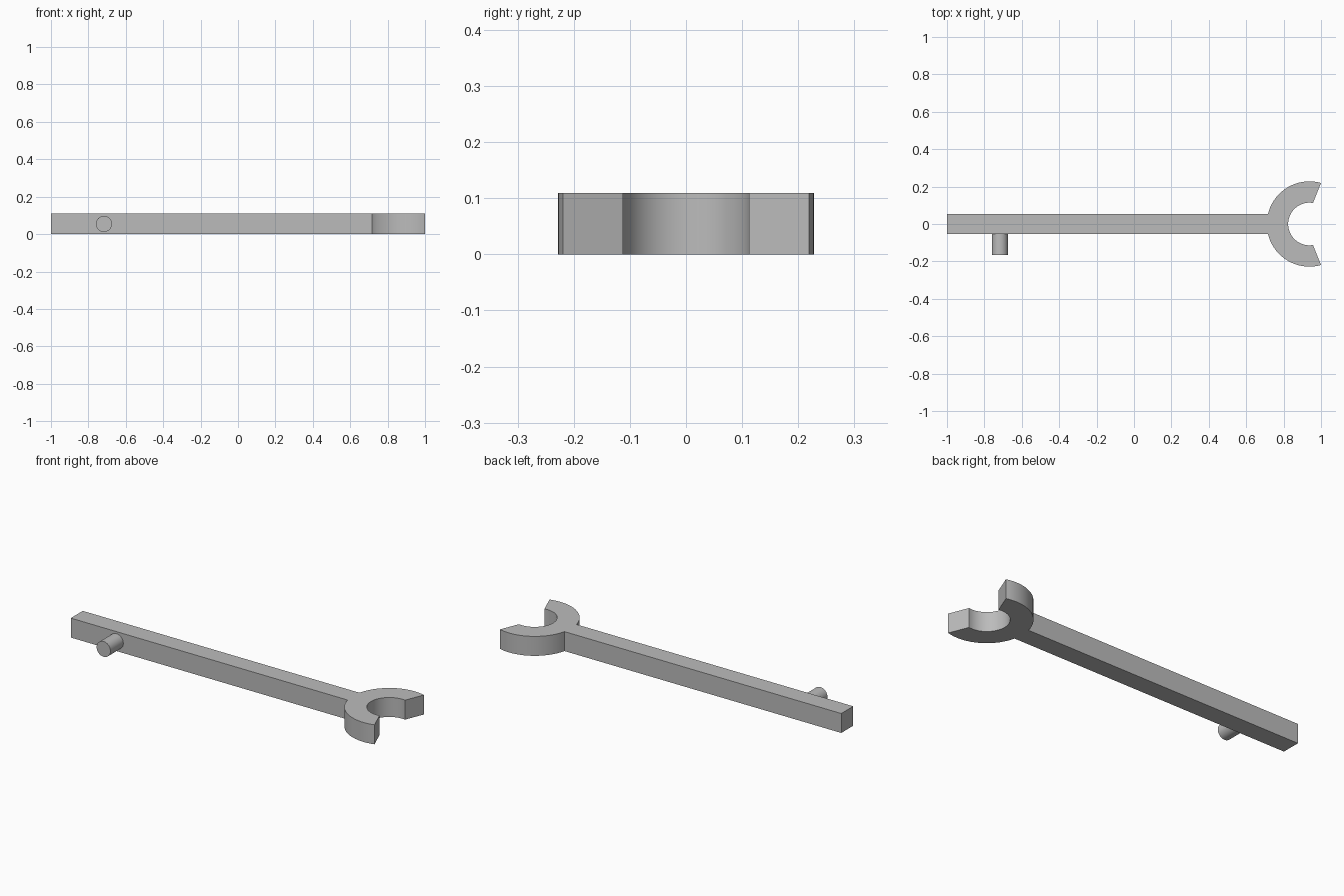
import bpy, bmesh, math
from mathutils import Matrix

old = bpy.data.objects.get("Cube")
if old:
    bpy.data.objects.remove(old, do_unlink=True)

HEIGHT = 0.109
HALF_WIDTH = 0.053
JAW_X, OUTER_R, INNER_R = 0.938, 0.228, 0.114

grey = bpy.data.materials.new("plain grey")
grey.use_nodes = True
colour = (0.5, 0.5, 0.5, 1)
grey.diffuse_color = colour
grey.node_tree.nodes["Principled BSDF"].inputs["Base Color"].default_value = colour


def arc(radius, start, end, steps):
    """Points on a circle around the jaw centre."""
    angles = [start + (end - start) * i / steps for i in range(steps + 1)]
    return [(JAW_X + radius * math.cos(a), radius * math.sin(a)) for a in angles]


def finish(name, bm):
    bmesh.ops.recalc_face_normals(bm, faces=bm.faces)
    mesh = bpy.data.meshes.new(name)
    bm.to_mesh(mesh)
    bm.free()
    mesh.materials.append(grey)
    obj = bpy.data.objects.new(name, mesh)
    bpy.context.collection.objects.link(obj)
    bpy.ops.object.select_all(action='DESELECT')
    obj.select_set(True)
    bpy.context.view_layer.objects.active = obj
    bpy.ops.object.shade_smooth_by_angle(angle=math.radians(30))
    return obj


# Handle and open jaw: half an outline, mirrored and extruded
neck = math.pi - math.asin(HALF_WIDTH / OUTER_R)
half = arc(INNER_R, math.pi, math.radians(80.5), 14)
half += arc(OUTER_R, math.radians(74.2), neck, 18)
half.append((-1, HALF_WIDTH))
outline = half + [(x, -y) for x, y in reversed(half[1:])]

bm = bmesh.new()
base = bm.faces.new([bm.verts.new((x, y, 0)) for x, y in outline])
ext = bmesh.ops.extrude_face_region(bm, geom=[base], use_keep_orig=True)
top = [v for v in ext["geom"] if isinstance(v, bmesh.types.BMVert)]
bmesh.ops.translate(bm, verts=top, vec=(0, 0, HEIGHT))
finish("handle_and_jaw", bm)

# Side peg, slightly sunk into the front of the handle
PEG_TIP, PEG_ROOT = -0.167, -0.045
bm = bmesh.new()
place = Matrix.Translation((-0.717, (PEG_TIP + PEG_ROOT) / 2, HEIGHT / 2))
bmesh.ops.create_cone(bm, cap_ends=True, segments=32, radius1=0.043, radius2=0.043,
                      depth=PEG_ROOT - PEG_TIP,
                      matrix=place @ Matrix.Rotation(math.pi / 2, 4, 'X'))
finish("side_peg", bm)
